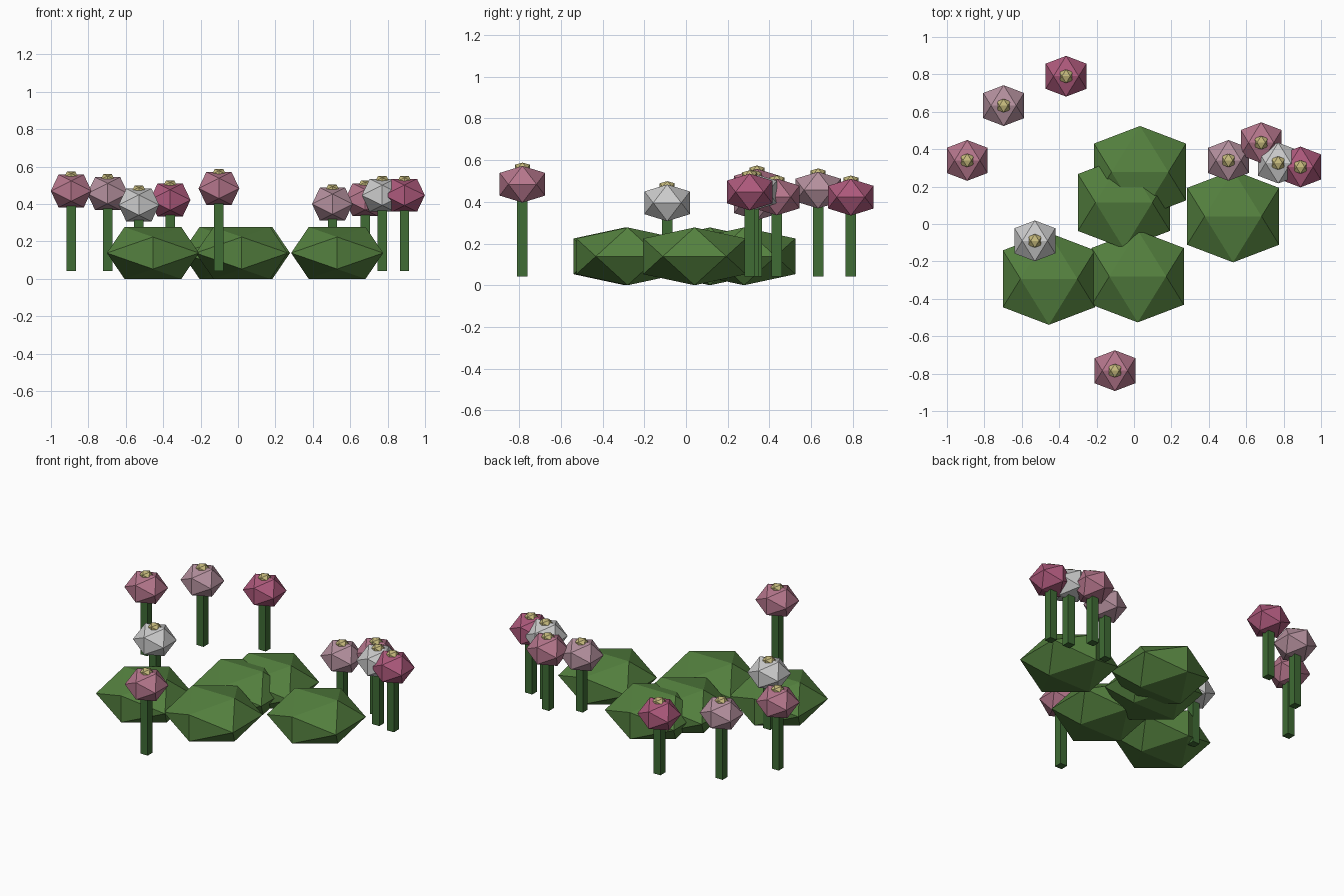
import bpy, bmesh

if "Cube" in bpy.data.objects:
    bpy.data.objects.remove(bpy.data.objects["Cube"])

PHI = (1 + 5 ** 0.5) / 2


def material(name, rgb):
    m = bpy.data.materials.new(name)
    m.diffuse_color = (*rgb, 1)
    m.use_nodes = True
    m.node_tree.nodes["Principled BSDF"].inputs["Base Color"].default_value = m.diffuse_color
    return m


LEAF = material("leaf_green", (0.09, 0.22, 0.05))
STEM = material("stem_green", (0.05, 0.15, 0.035))
CENTRE = material("pollen_yellow", (0.55, 0.48, 0.2))
PETALS = {
    "mid": material("petal_mid_pink", (0.46, 0.18, 0.26)),
    "pale": material("petal_pale_pink", (0.46, 0.28, 0.34)),
    "hot": material("petal_hot_pink", (0.42, 0.1, 0.2)),
    "white": material("petal_white", (0.6, 0.6, 0.6)),
}


def finish(name, bm, mat):
    bmesh.ops.recalc_face_normals(bm, faces=bm.faces)
    me = bpy.data.meshes.new(name)
    bm.to_mesh(me)
    bm.free()
    me.materials.append(mat)
    ob = bpy.data.objects.new(name, me)
    bpy.context.collection.objects.link(ob)
    return ob


def blob(name, centre, half, half_z, mat):
    """Flattened icosahedron, resting edge-up, given by its half extents."""
    bm = bmesh.new()
    for a in (-1, 1):
        for b in (-PHI, PHI):
            for co in ((a, 0, b), (0, b, a), (b, a, 0)):
                bm.verts.new(co)
    bmesh.ops.convex_hull(bm, input=bm.verts)
    ob = finish(name, bm, mat)
    ob.location = centre
    ob.scale = (half / PHI, half / PHI, half_z / PHI)


def stem(name, x, y, z0, z1, width):
    bm = bmesh.new()
    bmesh.ops.create_cube(bm, size=1)
    ob = finish(name, bm, STEM)
    ob.location = (x, y, (z0 + z1) / 2)
    ob.scale = (width, width, z1 - z0)


# Leafy clumps on the ground
for i, (x, y) in enumerate([(-0.455, -0.293), (0.02, -0.28), (0.53, 0.041),
                            (0.032, 0.278), (-0.054, 0.115)], 1):
    blob(f"leaf_clump_{i}", (x, y, 0.1385), 0.246, 0.1385, LEAF)

# Flowers: x, y, head height, petal colour
flowers = [
    (-0.892, 0.340, 0.470, "mid"), (-0.697, 0.633, 0.456, "pale"),
    (-0.363, 0.790, 0.422, "hot"), (-0.530, -0.090, 0.395, "white"),
    (-0.102, -0.784, 0.484, "mid"), (0.505, 0.340, 0.400, "pale"),
    (0.680, 0.435, 0.423, "mid"), (0.771, 0.326, 0.447, "white"),
    (0.890, 0.305, 0.447, "hot"),
]
for i, (x, y, z, colour) in enumerate(flowers, 1):
    stem(f"stem_{i}", x, y, 0.043, z, 0.05)
    blob(f"flower_head_{i}", (x, y, z), 0.109, 0.088, PETALS[colour])
    blob(f"flower_centre_{i}", (x, y, z + 0.077), 0.036, 0.027, CENTRE)
